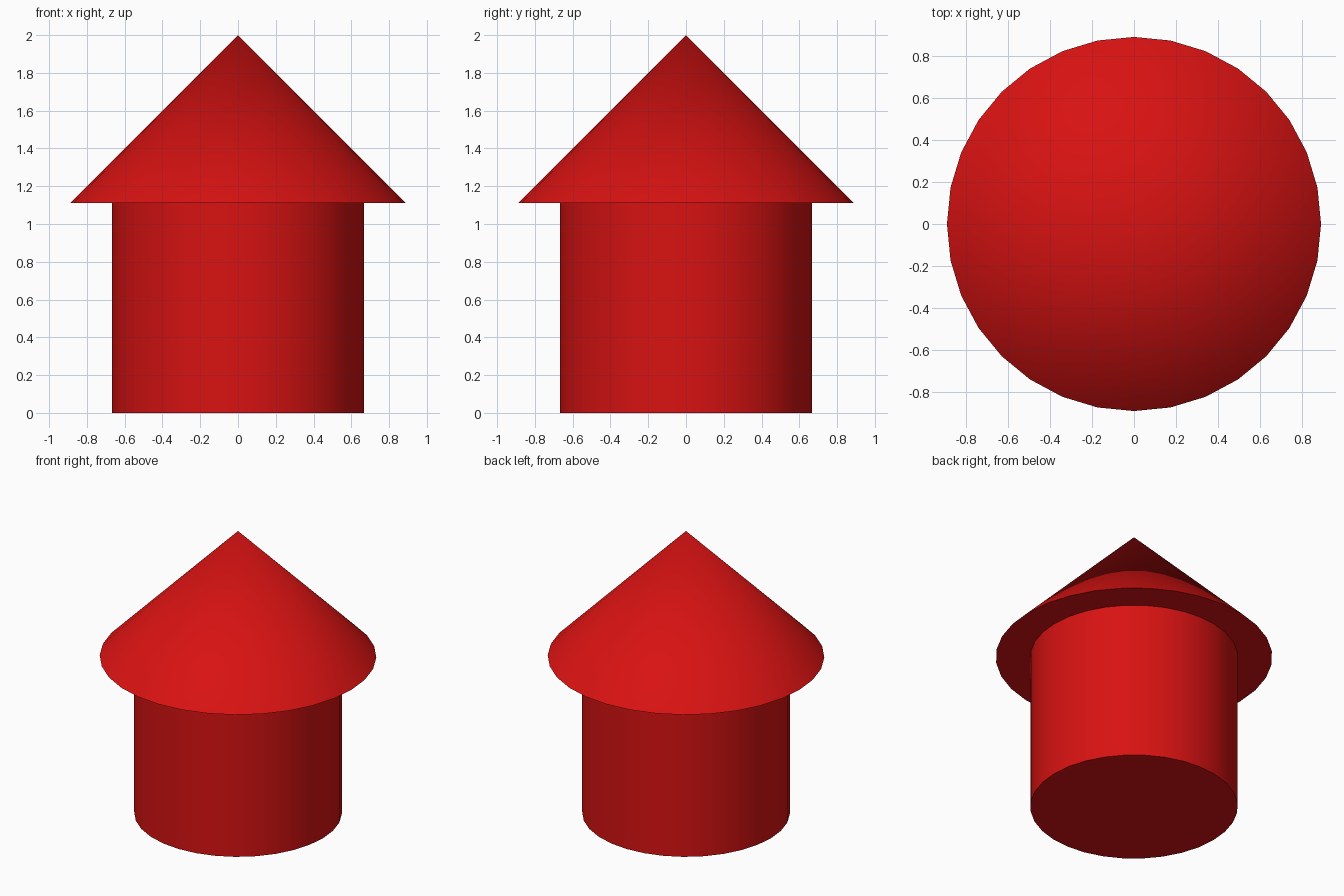
import bpy
import math

cube = bpy.data.objects.get("Cube")
if cube:
    bpy.data.objects.remove(cube, do_unlink=True)

# Single red paint
red = bpy.data.materials.new("red")
red.use_nodes = True
colour = (0.69, 0.006, 0.006, 1.0)
red.diffuse_color = colour
red.node_tree.nodes["Principled BSDF"].inputs["Base Color"].default_value = colour
red.node_tree.nodes["Principled BSDF"].inputs["Roughness"].default_value = 0.6

SIDES = 32
WALL_RADIUS = 0.667
ROOF_RADIUS = 0.889
EAVES = 1.111
TOP = 2.0


def finish(name):
    """Name, colour and smooth the newest object, keeping its rims sharp."""
    obj = bpy.context.object
    obj.name = obj.data.name = name
    obj.data.materials.append(red)
    bpy.ops.object.shade_smooth_by_angle(angle=math.radians(30))
    return obj


# Round wall
bpy.ops.mesh.primitive_cylinder_add(
    vertices=SIDES, radius=WALL_RADIUS, depth=EAVES, location=(0, 0, EAVES / 2))
finish("round_wall")

# Conical roof with overhanging eaves
bpy.ops.mesh.primitive_cone_add(
    vertices=SIDES, radius1=ROOF_RADIUS, radius2=0, depth=TOP - EAVES,
    location=(0, 0, (EAVES + TOP) / 2))
finish("conical_roof")
